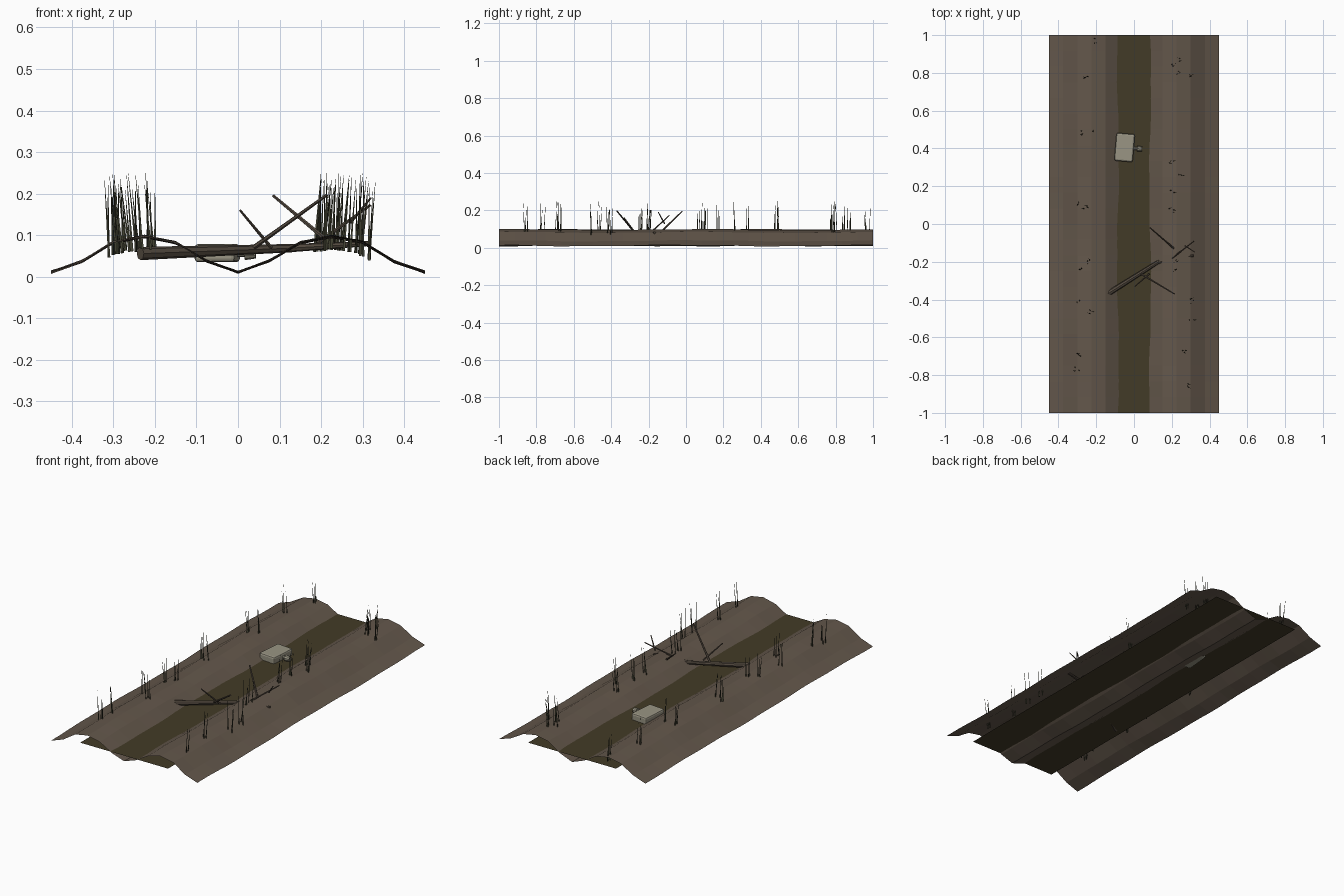
import bpy, bmesh, math, random
from mathutils import Vector, Matrix

if "Cube" in bpy.data.objects:
    bpy.data.objects.remove(bpy.data.objects["Cube"])

random.seed(4)


def material(name, rgb):
    m = bpy.data.materials.new(name)
    m.diffuse_color = (*rgb, 1)
    m.use_nodes = True
    m.node_tree.nodes["Principled BSDF"].inputs["Base Color"].default_value = m.diffuse_color
    return m


def add_object(name, bm, mat):
    bmesh.ops.recalc_face_normals(bm, faces=bm.faces)
    me = bpy.data.meshes.new(name)
    bm.to_mesh(me)
    bm.free()
    me.materials.append(mat)
    ob = bpy.data.objects.new(name, me)
    bpy.context.collection.objects.link(ob)
    return ob


def rod(bm, a, b, r1, r2, sides):
    """Tapered cylinder between two points."""
    a, b = Vector(a), Vector(b)
    d = b - a
    rot = d.to_track_quat('Z', 'Y').to_matrix().to_4x4()
    bmesh.ops.create_cone(bm, cap_ends=True, segments=sides, radius1=r1, radius2=r2,
                          depth=d.length, matrix=Matrix.Translation((a + b) / 2) @ rot)


def sheet(name, xs, ys, height, mat):
    """Open grid surface with a height function."""
    bm = bmesh.new()
    rows = [[bm.verts.new((x, y, height(x, y))) for x in xs] for y in ys]
    for r0, r1 in zip(rows, rows[1:]):
        for i in range(len(xs) - 1):
            bm.faces.new((r0[i], r0[i + 1], r1[i + 1], r1[i]))
    return add_object(name, bm, mat)


mud = material("mud", (0.125, 0.095, 0.07))
murk = material("murky_water", (0.055, 0.043, 0.02))
bark = material("bark", (0.09, 0.07, 0.052))
plastic = material("plastic", (0.32, 0.3, 0.23))
straw = material("dry_grass", (0.06, 0.06, 0.035))

# Ditch ground: mirrored bank profile swept along y with gentle waves
profile = [0.011, 0.038, 0.082, 0.097, 0.083, 0.037, 0.011]  # centre to edge


def ground_z(x, y):
    t = min(abs(x) / 0.075, 5.999)
    i = int(t)
    z = profile[i] + (profile[i + 1] - profile[i]) * (t - i)
    return z + 0.003 * math.sin(6 * y + 4 * x) + 0.0015 * math.sin(17 * y + 23 * x)


ground = sheet("ditch_banks", [-0.45 + 0.075 * i for i in range(13)],
               [-1 + 2 * i / 24 for i in range(25)], lambda x, y: max(0, ground_z(x, y)), mud)

# Water strip lying in the ditch and running under the banks
sheet("water_surface", [-0.27, 0.27], [-1, 1], lambda x, y: 0.044, murk)

# Fallen limb with side branches
bm = bmesh.new()
rod(bm, (-0.235, -0.43, 0.056), (0.13, -0.2, 0.069), 0.016, 0.010, 8)
rod(bm, (0.125, -0.203, 0.069), (0.315, -0.167, 0.08), 0.010, 0.006, 8)
branches = [((0.03, -0.26, 0.065), (0.214, -0.37, 0.197), 0.006),
            ((0.08, -0.265, 0.07), (0.005, -0.33, 0.16), 0.005),
            ((0.235, -0.15, 0.07), (0.085, -0.02, 0.195), 0.006),
            ((0.19, -0.19, 0.08), (0.318, -0.09, 0.172), 0.005),
            ((0.27, -0.115, 0.13), (0.32, -0.148, 0.19), 0.004)]
for a, b, r in branches:
    rod(bm, a, b, r, r * 0.6, 6)
add_object("fallen_branch", bm, bark)

# Discarded container: bevelled box with neck and cap
bm = bmesh.new()
bmesh.ops.create_cube(bm, size=1, matrix=Matrix.Diagonal((0.098, 0.148, 0.044, 1)))
bmesh.ops.bevel(bm, geom=bm.edges[:], offset=0.009, segments=2, profile=0.5, affect='EDGES')
rod(bm, (0.045, 0, 0), (0.07, 0, 0), 0.009, 0.009, 10)
rod(bm, (0.067, 0, 0), (0.093, 0, 0), 0.017, 0.013, 10)
jug = add_object("container", bm, plastic)
jug.location = (-0.05, 0.405, 0.057)
jug.rotation_euler = (0, 0, math.radians(-5))

# Dry grass tufts along both bank crests
tufts = [(-.20, .97), (-.25, .77), (-.27, .48), (-.21, .49), (-.29, .11), (-.25, .085),
         (-.275, -.23), (-.235, -.2), (-.295, -.41), (-.22, -.47), (-.29, -.69), (-.30, -.77),
         (.23, .87), (.21, .84), (.235, .80), (.30, .785), (.195, .33), (.24, .26),
         (.20, .175), (.195, .07), (.215, -.2), (.21, -.24), (.305, -.41), (.305, -.5),
         (.26, -.68), (.285, -.85)]
bm = bmesh.new()
for x, y in tufts:
    for k in range(3):
        bx, by = x + random.uniform(-.012, .012), y + random.uniform(-.012, .012)
        lean = math.copysign(random.uniform(-.005, .02), x)
        base = (bx, by, ground_z(bx, by) - 0.03)
        tip = (bx + lean, by + random.uniform(-.01, .01), random.uniform(0.2, 0.25))
        rod(bm, base, tip, 0.0035, 0.0004, 3)
add_object("grass_tufts", bm, straw)
